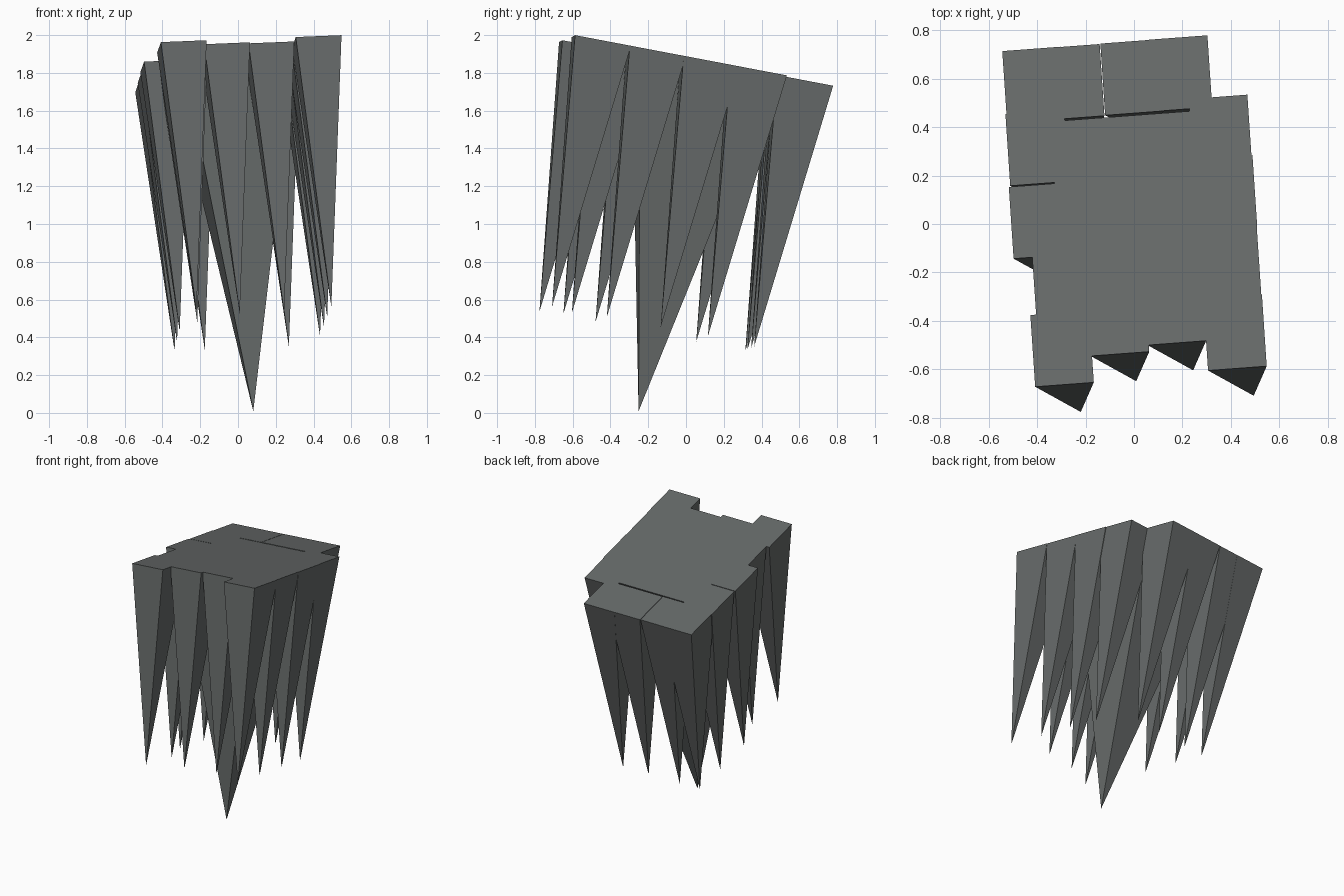
import bpy
from mathutils import Matrix, Vector

if "Cube" in bpy.data.objects:
    bpy.data.objects.remove(bpy.data.objects["Cube"])

# one flat grey for everything
grey = bpy.data.materials.new("stone grey")
grey.diffuse_color = (0.135, 0.146, 0.144, 1)
grey.use_nodes = True
grey.node_tree.nodes["Principled BSDF"].inputs["Base Color"].default_value = grey.diffuse_color

# tilted plane holding all the flat spike bases: z = Z0 + SX*x + SY*y
SX, SY = 0.055, -0.186
Z0 = 2.0 - SX * 0.545 + SY * 0.59
up = Vector((-SX, -SY, 1)).normalized()
back = Vector((-0.067, 1, -0.067 * SX + SY)).normalized()
right = back.cross(up)
ROT = Matrix((right, back, up)).transposed().to_4x4()


def spike_mesh(name, width, depth, height):
    """Upside-down four-sided pyramid with its flat base at local z = 0."""
    w, d = width / 2, depth / 2
    verts = [(-w, -d, 0), (w, -d, 0), (w, d, 0), (-w, d, 0), (0, 0, -height)]
    faces = [(0, 1, 2, 3)] + [((i + 1) % 4, i, 4) for i in range(4)]
    mesh = bpy.data.meshes.new(name)
    mesh.from_pydata(verts, [], faces)
    mesh.materials.append(grey)
    return mesh


def place(name, mesh, x, y):
    obj = bpy.data.objects.new(name, mesh)
    bpy.context.collection.objects.link(obj)
    obj.matrix_world = Matrix.Translation((x, y, Z0 + SX * x + SY * y)) @ ROT


# large central spike
place("central_spike", spike_mesh("central_spike", 0.605, 0.725, 1.868), -0.02, 0.09)

# ring of small spikes, by base centre
small = spike_mesh("small_spike", 0.243, 0.302, 1.43)
ring = {
    "front": [(-0.297, -0.515), (-0.068, -0.388), (0.167, -0.343), (0.417, -0.448)],
    "right": [(0.395, -0.158), (0.378, 0.127), (0.357, 0.377)],
    "back": [(0.192, 0.622), (-0.008, 0.606), (-0.253, 0.586), (-0.413, 0.575)],
    "left": [(-0.400, 0.315), (-0.386, 0.014), (-0.293, -0.218)],
}
for side, centres in ring.items():
    for i, (x, y) in enumerate(centres):
        place(f"{side}_spike_{i + 1}", small, x, y)
